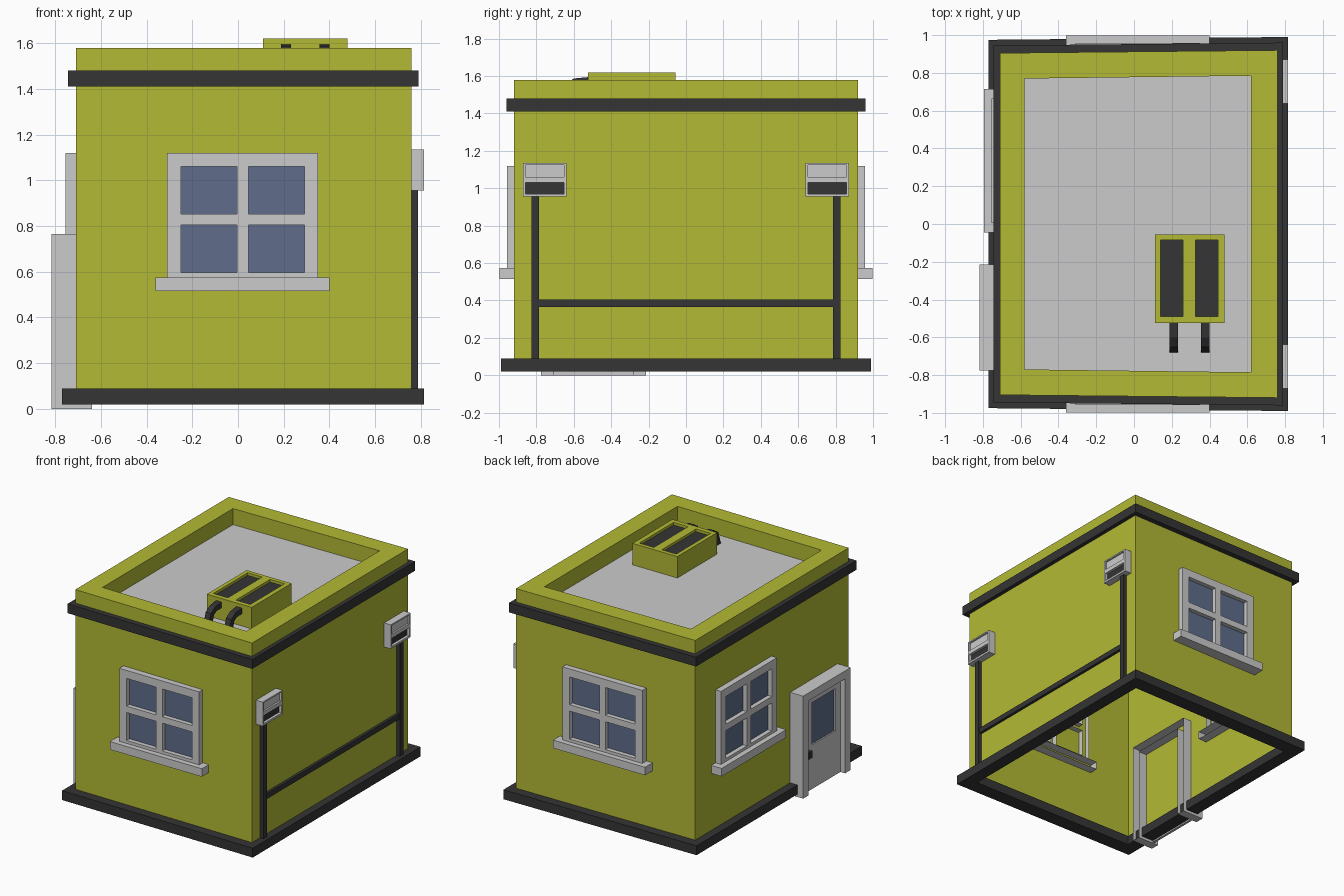
import bpy, bmesh
from mathutils import Matrix, Vector

if "Cube" in bpy.data.objects:
    bpy.data.objects.remove(bpy.data.objects["Cube"])


def material(name, rgb):
    m = bpy.data.materials.new(name)
    m.diffuse_color = (*rgb, 1)
    m.use_nodes = True
    m.node_tree.nodes["Principled BSDF"].inputs["Base Color"].default_value = m.diffuse_color
    return m


WALL = material("wall_green", (0.45, 0.49, 0.035))
DARK = material("dark_trim", (0.035, 0.035, 0.035))
GLASS = material("glass_blue", (0.115, 0.155, 0.26))


def finish(bm, name, mat=None):
    bmesh.ops.recalc_face_normals(bm, faces=bm.faces)
    me = bpy.data.meshes.new(name)
    bm.to_mesh(me)
    bm.free()
    ob = bpy.data.objects.new(name, me)
    bpy.context.collection.objects.link(ob)
    if mat:
        me.materials.append(mat)
    return ob


def place(origin, out, up=(0, 0, 1)):
    """Local x runs along a wall, y up, z outward."""
    w, v = Vector(out), Vector(up)
    m = Matrix((v.cross(w), v, w)).transposed().to_4x4()
    m.translation = origin
    return m


def box(name, lo, hi, mat=None, m=Matrix(), open_back=False):
    bm = bmesh.new()
    bmesh.ops.create_cube(bm, size=1)
    for v in bm.verts:
        v.co = Vector([lo[i] + (v.co[i] + 0.5) * (hi[i] - lo[i]) for i in range(3)])
    if open_back:
        back = [f for f in bm.faces if all(abs(v.co.z - lo[2]) < 1e-5 for v in f.verts)]
        bmesh.ops.delete(bm, geom=back, context='FACES')
    bm.transform(m)
    return finish(bm, name, mat)


def frame(name, us, vs, holes, front, back, m, mat=None):
    """Open-backed frame: grid of cells at depth front, minus holes, edges pulled to back."""
    bm = bmesh.new()
    g = [[bm.verts.new((u, v, front)) for v in vs] for u in us]
    for i in range(len(us) - 1):
        for j in range(len(vs) - 1):
            if (i, j) not in holes:
                bm.faces.new((g[i][j], g[i + 1][j], g[i + 1][j + 1], g[i][j + 1]))
    edges = [e for e in bm.edges if e.is_boundary]
    new = bmesh.ops.extrude_edge_only(bm, edges=edges)["geom"]
    for v in new:
        if isinstance(v, bmesh.types.BMVert):
            v.co.z = back
    bmesh.ops.delete(bm, geom=[v for v in bm.verts if not v.link_faces], context='VERTS')
    bm.transform(m)
    return finish(bm, name, mat)


def panel(name, u0, u1, v0, v1, w, m, mat=None):
    bm = bmesh.new()
    bm.faces.new([bm.verts.new(m @ Vector((u, v, w)))
                  for u, v in ((u0, v0), (u1, v0), (u1, v1), (u0, v1))])
    ob = finish(bm, name, mat)
    if (ob.data.polygons[0].normal @ m.col[2].to_3d()) < 0:
        ob.data.flip_normals()
    return ob


def loft(name, rings, mat=None, closed=False, cap=False):
    """Join four-sided rings (x0, x1, half depth left, half depth right, z)."""
    bm = bmesh.new()
    rs = [[bm.verts.new(c) for c in ((a, -l, z), (b, -r, z), (b, r, z), (a, l, z))]
          for a, b, l, r, z in rings]
    n = len(rs)
    for k in range(n if closed else n - 1):
        p, q = rs[k], rs[(k + 1) % n]
        for i in range(4):
            j = (i + 1) % 4
            bm.faces.new((p[i], p[j], q[j], q[i]))
    if cap:
        bm.faces.new(rs[-1])
    return finish(bm, name, mat)


# Walls with parapet, roof, plinth and cornice (plan is very slightly tapered)
outer = (-0.71, 0.76, 0.905, 0.92)
inner = (-0.58, 0.62, 0.77, 0.785)
ROOF = 1.46
loft("walls", [(*outer, 0.05), (*outer, 1.58), (*inner, 1.58), (*inner, ROOF)], WALL)
loft("roof", [(*inner, ROOF)], cap=True)
for name, o, i, z0, z1 in (
        ("plinth", (-0.77, 0.815, 0.975, 0.99), (-0.67, 0.72, 0.865, 0.88), 0.02, 0.09),
        ("cornice", (-0.745, 0.79, 0.945, 0.96), outer, 1.41, 1.48)):
    loft(name, [(*o, z0), (*o, z1), (*i, z1), (*i, z0)], DARK, closed=True)

# Windows on front, back and left
for side, m in (("front", place((0.02, -0.9125, 0), (0, -1, 0))),
                ("back", place((0.02, 0.9125, 0), (0, 1, 0))),
                ("left", place((-0.71, 0.335, 0), (-1, 0, 0)))):
    frame(side + "_window_frame", (-0.33, -0.27, -0.025, 0.025, 0.27, 0.33),
          (0.575, 0.597, 0.805, 0.853, 1.06, 1.12),
          {(i, j) for i in (1, 3) for j in (1, 3)}, 0.045, -0.045, m)
    panel(side + "_window_glass", -0.3, 0.3, 0.59, 1.09, 0.012, m, GLASS)
    box(side + "_window_sill", (-0.38, 0.515, -0.07), (0.38, 0.575, 0.085), m=m, open_back=True)

# Door on the left wall
door = place((-0.71, -0.495, 0), (-1, 0, 0))
frame("door_frame", (-0.28, -0.215, 0.215, 0.28), (0, 0.705, 0.765), {(1, 0)}, 0.107, -0.07, door)
frame("door", (-0.215, -0.12, 0.155, 0.215), (0, 0.33, 0.645, 0.705), {(1, 1)}, 0.068, 0.05, door)
panel("door_glass", -0.12, 0.155, 0.33, 0.645, 0.058, door, GLASS)
box("door_handle", (-0.185, 0.25, 0.065), (-0.145, 0.3, 0.09), DARK, door)

# Posts, rail and wall boxes on the right wall
right = place((0.76, 0, 0), (1, 0, 0))
box("cable_rail", (-0.785, 0.365, -0.01), (0.785, 0.405, 0.02), DARK, right)
for s, name in ((-1, "front"), (1, "rear")):
    box(name + "_post", (s * 0.805 - 0.02, 0.085, -0.01), (s * 0.805 + 0.02, 0.96, 0.028), DARK, right)
    c = s * 0.755
    frame(name + "_meter_box", (c - 0.117, c - 0.102, c + 0.102, c + 0.117),
          (0.955, 0.97, 1.03, 1.06, 1.125, 1.135), {(1, 1), (1, 3)}, 0.055, -0.01, right)
    panel(name + "_meter_slot", c - 0.11, c + 0.11, 0.965, 1.04, 0.035, right, DARK)
    panel(name + "_meter_panel", c - 0.11, c + 0.11, 1.05, 1.13, 0.042, right)

# Rooftop vent unit with two grilles and two bent pipes
top = Matrix()
frame("vent_unit", (0.11, 0.14, 0.26, 0.325, 0.445, 0.48), (-0.525, -0.49, -0.085, -0.055),
      {(1, 1), (3, 1)}, 1.62, ROOF, top, WALL)
panel("vent_grilles", 0.12, 0.47, -0.51, -0.07, 1.60, top, DARK)
PIPE = ((-0.515, 1.595), (-0.60, 1.587), (-0.65, 1.555), (-0.68, ROOF),
        (-0.635, ROOF), (-0.615, 1.53), (-0.585, 1.548), (-0.515, 1.552))
for name, x in (("left_pipe", 0.21), ("right_pipe", 0.378)):
    bm = bmesh.new()
    f = bm.faces.new([bm.verts.new((x - 0.022, y, z)) for y, z in PIPE])
    ext = bmesh.ops.extrude_face_region(bm, geom=[f])["geom"]
    bmesh.ops.translate(bm, vec=(0.044, 0, 0),
                        verts=[v for v in ext if isinstance(v, bmesh.types.BMVert)])
    if f.is_valid and len(bm.faces) < 10:
        bm.faces.new([v for v in f.verts])
    finish(bm, name, DARK)
